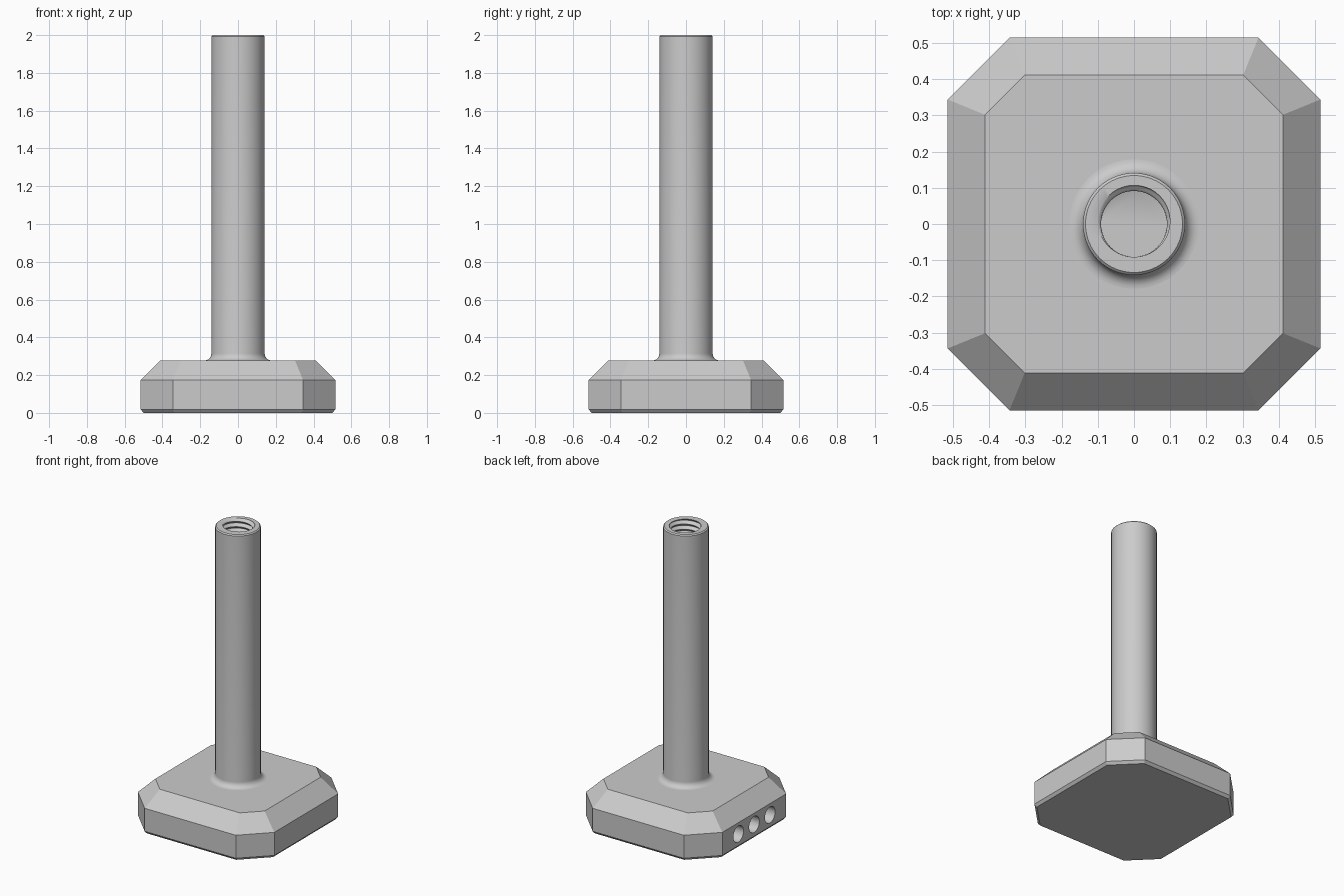
import bpy, bmesh
from math import sin, cos, pi, tau, radians

cube = bpy.data.objects.get("Cube")
if cube:
    bpy.data.objects.remove(cube, do_unlink=True)

# Single flat colour
grey = bpy.data.materials.new("plain grey")
grey.use_nodes = True
colour = (0.6, 0.6, 0.6, 1)
grey.diffuse_color = colour
grey.node_tree.nodes["Principled BSDF"].inputs["Base Color"].default_value = colour


def skin(name, rings, smooth_angle):
    """Bridge rings of points from first to last and cap both ends."""
    bm = bmesh.new()
    loops = [[bm.verts.new(p) for p in ring] for ring in rings]
    n = len(loops[0])
    for low, high in zip(loops, loops[1:]):
        for i in range(n):
            j = (i + 1) % n
            bm.faces.new((low[i], low[j], high[j], high[i]))
    bm.faces.new(loops[0][::-1])
    bm.faces.new(loops[-1])
    mesh = bpy.data.meshes.new(name)
    bm.to_mesh(mesh)
    bm.free()
    mesh.materials.append(grey)
    obj = bpy.data.objects.new(name, mesh)
    bpy.context.collection.objects.link(obj)
    shade(obj, smooth_angle)
    return obj


def shade(obj, angle):
    bpy.ops.object.select_all(action='DESELECT')
    obj.select_set(True)
    bpy.context.view_layer.objects.active = obj
    bpy.ops.object.shade_smooth_by_angle(angle=radians(angle))


def octagon(half, corner, z):
    return [(half, -corner, z), (half, corner, z), (corner, half, z), (-corner, half, z),
            (-half, corner, z), (-half, -corner, z), (-corner, -half, z), (corner, -half, z)]


# Base: square block with cut corners, sloped shoulders and a small bottom chamfer
base = skin("base", [octagon(0.5, 0.338, 0), octagon(0.515, 0.344, 0.018),
                     octagon(0.515, 0.344, 0.175), octagon(0.412, 0.302, 0.277)], 25)

# Three blind holes in one side of the base
HOLE_DEPTH = 0.18
for y in (-0.17, 0, 0.17):
    bpy.ops.mesh.primitive_cylinder_add(vertices=40, radius=0.055, depth=2 * HOLE_DEPTH,
                                        location=(-0.515, y, 0.098), rotation=(0, pi / 2, 0))
    cutter = bpy.context.object
    cutter.name = "hole_cutter"
    cutter.hide_render = True
    cutter.data.materials.append(grey)
    cut = base.modifiers.new("side hole", 'BOOLEAN')
    cut.operation, cut.solver, cut.object = 'DIFFERENCE', 'EXACT', cutter
    bpy.context.view_layer.objects.active = base
    bpy.ops.object.modifier_apply(modifier=cut.name)
    bpy.data.objects.remove(cutter, do_unlink=True)
shade(base, 25)

# Stem: filleted tube whose bore carries a helical thread
SIDES = 64
BASE_TOP, TOP, RADIUS, FILLET = 0.277, 2.0, 0.141, 0.038
BORE, GROOVE, PITCH, TURNS, STEPS = 0.091, 0.016, 0.036, 11, 12
angles = [tau * i / SIDES for i in range(SIDES)]


def circle(r, z):
    return [(r * cos(a), r * sin(a), z) for a in angles]


def thread_ring(z):
    ring = []
    for a in angles:
        phase = (z - TOP) / PITCH * tau - a + radians(90)
        r = BORE + GROOVE * (0.5 + 0.5 * cos(phase))
        ring.append((r * cos(a), r * sin(a), z))
    return ring


rings = []
for k in range(9):
    t = k / 8 * pi / 2
    rings.append(circle(RADIUS + FILLET * (1 - sin(t)), BASE_TOP + FILLET * (1 - cos(t))))
rings += [circle(RADIUS, TOP - 0.007), circle(RADIUS - 0.007, TOP)]
rings += [thread_ring(TOP - PITCH * k / STEPS) for k in range(TURNS * STEPS + 1)]
rings.append(circle(BORE, TOP - PITCH * TURNS - 0.01))
skin("stem", rings, 40)
